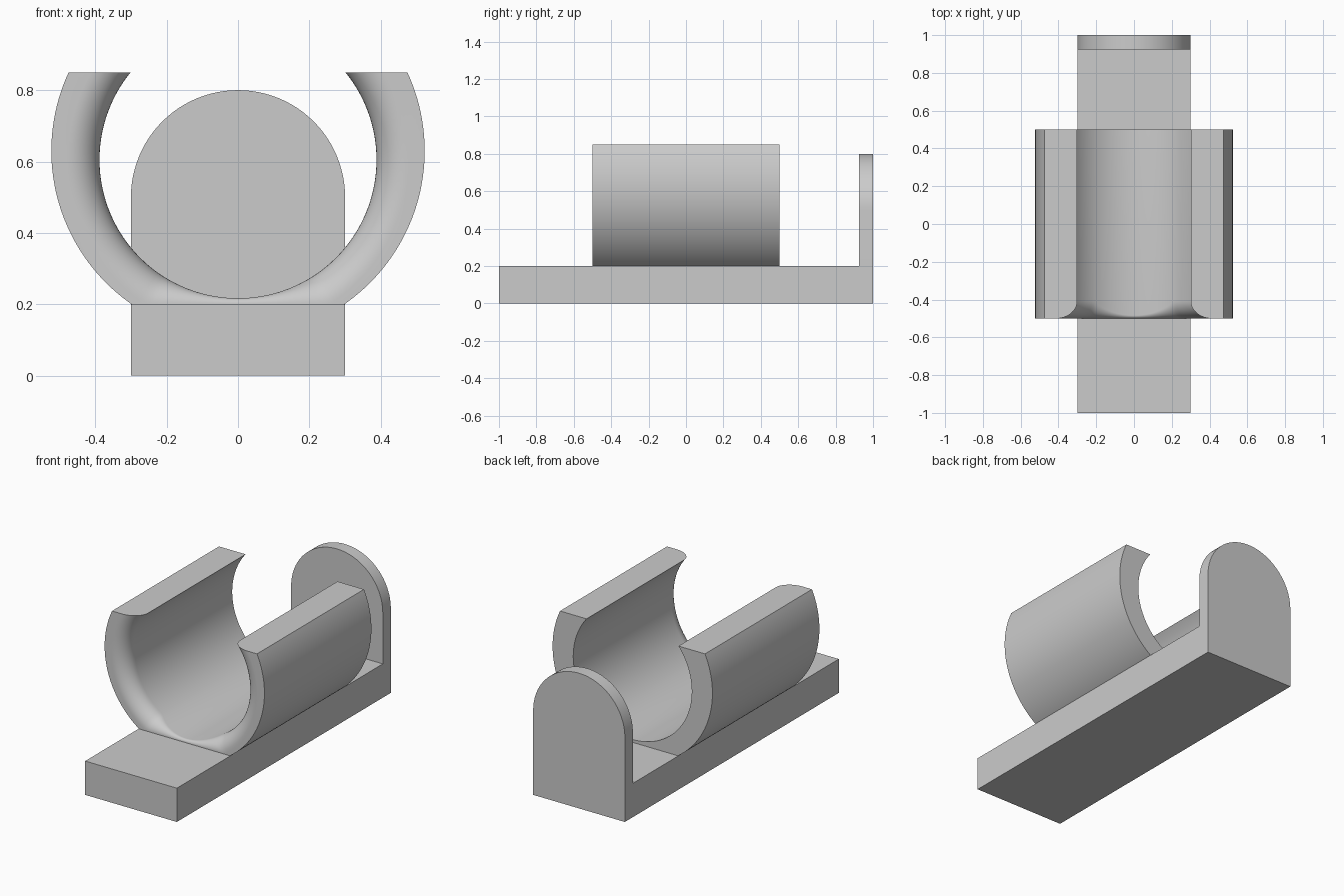
import bpy, bmesh, math
from mathutils import Vector

cube = bpy.data.objects.get("Cube")
if cube:
    bpy.data.objects.remove(cube, do_unlink=True)

grey = bpy.data.materials.new("plain grey")
grey.use_nodes = True
grey.diffuse_color = (0.6, 0.6, 0.6, 1)
grey.node_tree.nodes["Principled BSDF"].inputs["Base Color"].default_value = (0.6, 0.6, 0.6, 1)

HALF_WIDTH = 0.3
BASE_TOP = 0.2
CUT_TOP = 0.85


def add_object(name, bm):
    bmesh.ops.recalc_face_normals(bm, faces=bm.faces)
    mesh = bpy.data.meshes.new(name)
    bm.to_mesh(mesh)
    bm.free()
    mesh.materials.append(grey)
    obj = bpy.data.objects.new(name, mesh)
    bpy.context.collection.objects.link(obj)
    return obj


def activate(obj):
    bpy.ops.object.select_all(action='DESELECT')
    obj.select_set(True)
    bpy.context.view_layer.objects.active = obj


def extrude_profile(name, points, y0, y1):
    """Extrude an x-z outline along y."""
    bm = bmesh.new()
    face = bm.faces.new([bm.verts.new((x, y0, z)) for x, z in points])
    new = bmesh.ops.extrude_face_region(bm, geom=[face])["geom"]
    verts = [v for v in new if isinstance(v, bmesh.types.BMVert)]
    bmesh.ops.translate(bm, vec=(0, y1 - y0, 0), verts=verts)
    return add_object(name, bm)


# Base block
w = HALF_WIDTH
base = extrude_profile("base", [(-w, 0), (w, 0), (w, BASE_TOP), (-w, BASE_TOP)], -1, 1)

# Round-topped end plate, fused to the base
arch = [(w * math.cos(math.pi * i / 48), 0.5 + w * math.sin(math.pi * i / 48))
        for i in range(49)]
plate = extrude_profile("end_plate", [(-w, 0), (w, 0)] + arch, 0.925, 1)
union = base.modifiers.new("fuse", 'BOOLEAN')
union.operation = 'UNION'
union.solver = 'EXACT'
union.object = plate
activate(base)
bpy.ops.object.modifier_apply(modifier=union.name)
bpy.data.objects.remove(plate, do_unlink=True)

# Open cradle: eccentric inner and outer arcs, rounded front inner rim
INNER_R, INNER_Z = 0.388, 0.605
OUTER_R, OUTER_Z = 0.523, 0.63
RIM = 0.09
STATIONS, STEPS = 140, 12
bm = bmesh.new()
rings = []
for i in range(STATIONS + 1):
    a = math.radians(-155 + 310 * i / STATIONS)
    out = Vector((math.sin(a), 0, -math.cos(a)))
    # The rim rounding shrinks where the cradle meets the base
    rim = RIM
    if math.cos(a) > 0.1:
        rim = min(RIM, (INNER_Z - BASE_TOP - 0.001) / math.cos(a) - INNER_R)
    centre, outer = Vector((0, 0, INNER_Z)), Vector((0, 0, OUTER_Z)) + out * OUTER_R
    ring = [outer + Vector((0, -0.5, 0)), outer + Vector((0, 0.5, 0)),
            centre + out * INNER_R + Vector((0, 0.5, 0))]
    for k in range(STEPS + 1):
        t = math.pi / 2 * k / STEPS
        ring.append(centre + out * (INNER_R + rim * (1 - math.cos(t)))
                    + Vector((0, -0.5 + rim * (1 - math.sin(t)), 0)))
    rings.append([bm.verts.new(p) for p in ring])
for r0, r1 in zip(rings, rings[1:]):
    n = len(r0)
    for k in range(n):
        bm.faces.new((r0[k], r0[(k + 1) % n], r1[(k + 1) % n], r1[k]))

# Trim level at the top and where it sits on the base
for height, direction in ((CUT_TOP, 1), (BASE_TOP, -1)):
    geom = bm.verts[:] + bm.edges[:] + bm.faces[:]
    bmesh.ops.bisect_plane(bm, geom=geom, dist=1e-5, plane_co=(0, 0, height),
                           plane_no=(0, 0, direction), clear_outer=True)
    if direction > 0:
        bmesh.ops.holes_fill(bm, edges=[e for e in bm.edges if e.is_boundary], sides=0)
cradle = add_object("cradle", bm)

for obj in (base, cradle):
    activate(obj)
    bpy.ops.object.shade_smooth_by_angle(angle=math.radians(30))
